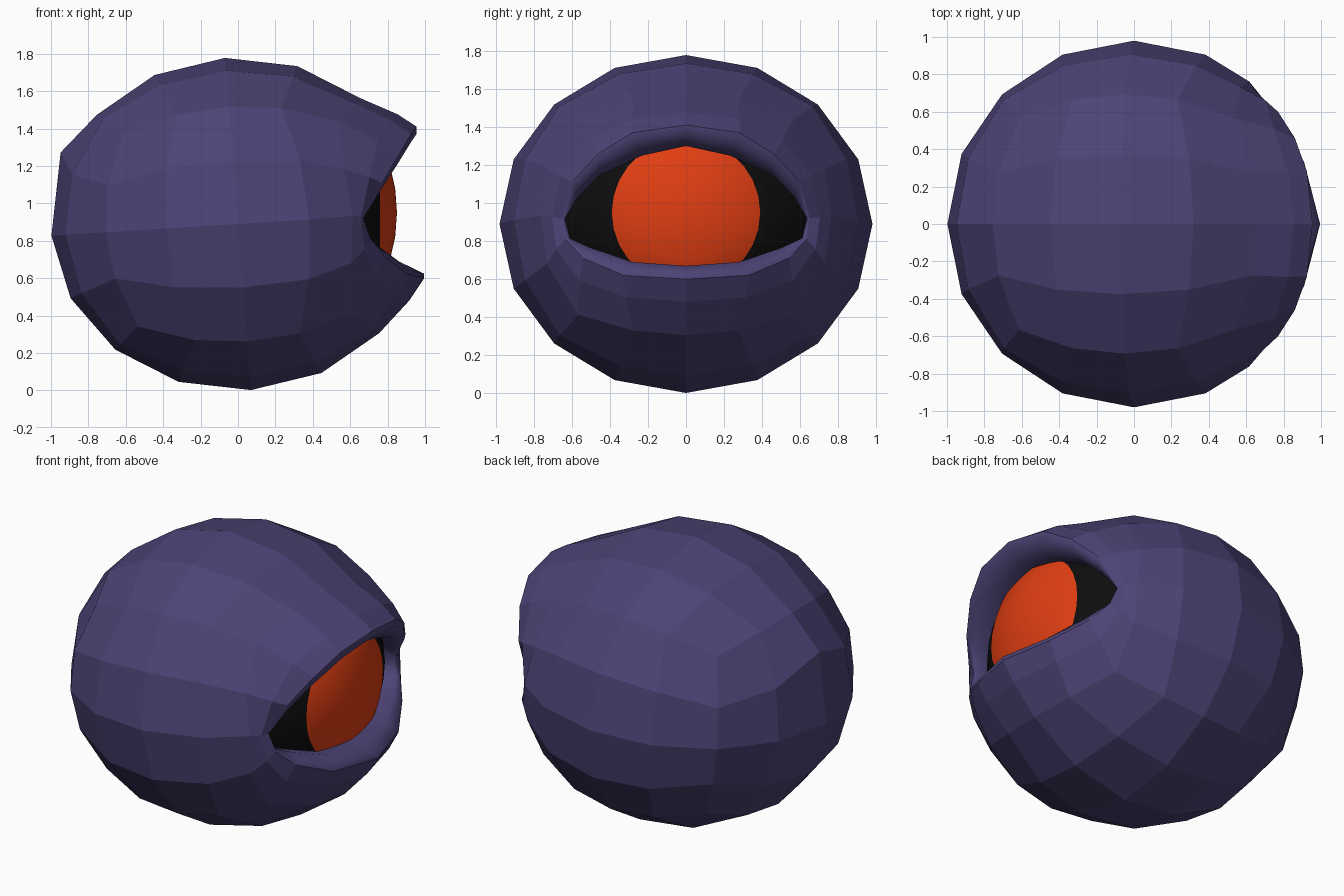
import bpy, bmesh, math
from mathutils import Vector, Matrix

if "Cube" in bpy.data.objects:
    bpy.data.objects.remove(bpy.data.objects["Cube"])


def material(name, rgb):
    m = bpy.data.materials.new(name)
    m.diffuse_color = (*rgb, 1)
    m.use_nodes = True
    m.node_tree.nodes["Principled BSDF"].inputs["Base Color"].default_value = m.diffuse_color
    return m


purple = material("dusk_purple", (0.073, 0.056, 0.178))
orange = material("iris_orange", (0.75, 0.048, 0.006))
black = material("eye_black", (0.004, 0.004, 0.004))


def finish(bm, name, mats):
    me = bpy.data.meshes.new(name)
    bm.to_mesh(me)
    bm.free()
    for m in mats:
        me.materials.append(m)
    ob = bpy.data.objects.new(name, me)
    bpy.context.collection.objects.link(ob)
    return ob


# Lid outlines for the +y half, from top centre to bottom centre
RIM = [(.955, 0, 1.41), (.925, .28, 1.37), (.86, .46, 1.26), (.77, .60, 1.11),
       (.67, .65, .92), (.71, .635, .81), (.79, .54, .71), (.91, .33, .62), (.995, 0, .60)]
OPENING = [(.85, 0, 1.30), (.84, .23, 1.25), (.78, .45, 1.15), (.72, .57, 1.03),
           (.655, .635, .92), (.69, .61, .815), (.76, .50, .765), (.86, .28, .69), (.90, 0, .67)]


def full_loop(half):
    pts = [Vector(p) for p in half]
    return pts + [Vector((p.x, -p.y, p.z)) for p in reversed(pts[1:-1])]


# Body: a 4x4-per-side quad sphere with its +x side left open
bm = bmesh.new()
bmesh.ops.create_cube(bm, size=2)
bmesh.ops.subdivide_edges(bm, edges=bm.edges[:], cuts=3, use_grid_fill=True)
front = [f for f in bm.faces if all(v.co.x > .99 for v in f.verts)]
bmesh.ops.delete(bm, geom=front, context='FACES')
edge = [v for v in bm.verts if v.co.x > .99]
edge.sort(key=lambda v: math.atan2(v.co.y, v.co.z) % math.tau)
sides = [edge[i] for i in (3, 4, 5, 11, 12, 13)]
crown = min(bm.verts, key=lambda v: (v.co - Vector((-1, 0, .5))).length)

tilt = Matrix.Rotation(math.radians(-4), 3, 'Y')
for v in bm.verts:
    p = tilt @ Vector([math.tan(c * math.pi / 4) for c in v.co]).normalized()
    v.co = (p.x, p.y * .98, .89 + p.z * .89)
for v in sides:
    v.co.x -= .09
    v.co.y *= 1.1
crown.co.z += .1

# Lids: loops running from the body edge over the rim and into the socket
rim, opening = full_loop(RIM), full_loop(OPENING)
outer = [v.co.copy() for v in edge]
centre = Vector((0, 0, .89))
swell = [centre + (a.lerp(b, .62) - centre) * 1.015 for a, b in zip(outer, rim)]
lip = [Vector((a.x, a.lerp(b, .35).y, a.lerp(b, .35).z)) for a, b in zip(rim, opening)]
socket = [p - Vector((.13, 0, 0)) for p in opening]
last = edge
for n, pts in enumerate((swell, rim, lip, opening, socket)):
    ring = [bm.verts.new(p) for p in pts]
    for k in range(16):
        j = (k + 1) % 16
        f = bm.faces.new((last[k], ring[k], ring[j], last[j]))
        f.smooth = n > 1
    last = ring
finish(bm, "body_with_eyelids", [purple])

# Eye: a domed cap, orange iris inside and black outside
bm = bmesh.new()
SEG, R = 28, .88


def eye_ring(r):
    h = min(r, .39 + (r - .39) * .4)
    x = -.03 + math.sqrt(R * R - r * r)
    return [bm.verts.new((x, r * math.cos(a), .95 + h * math.sin(a)))
            for a in (math.tau * k / SEG for k in range(SEG))]


pole = bm.verts.new((R - .03, 0, .95))
last = None
for r in (.13, .26, .39, .5, .6, .7):
    ring = eye_ring(r)
    for k in range(SEG):
        j = (k + 1) % SEG
        if last:
            f = bm.faces.new((last[k], ring[k], ring[j], last[j]))
        else:
            f = bm.faces.new((pole, ring[k], ring[j]))
        f.smooth = True
        f.material_index = 1 if r > .4 else 0
    last = ring
finish(bm, "eye", [orange, black])
